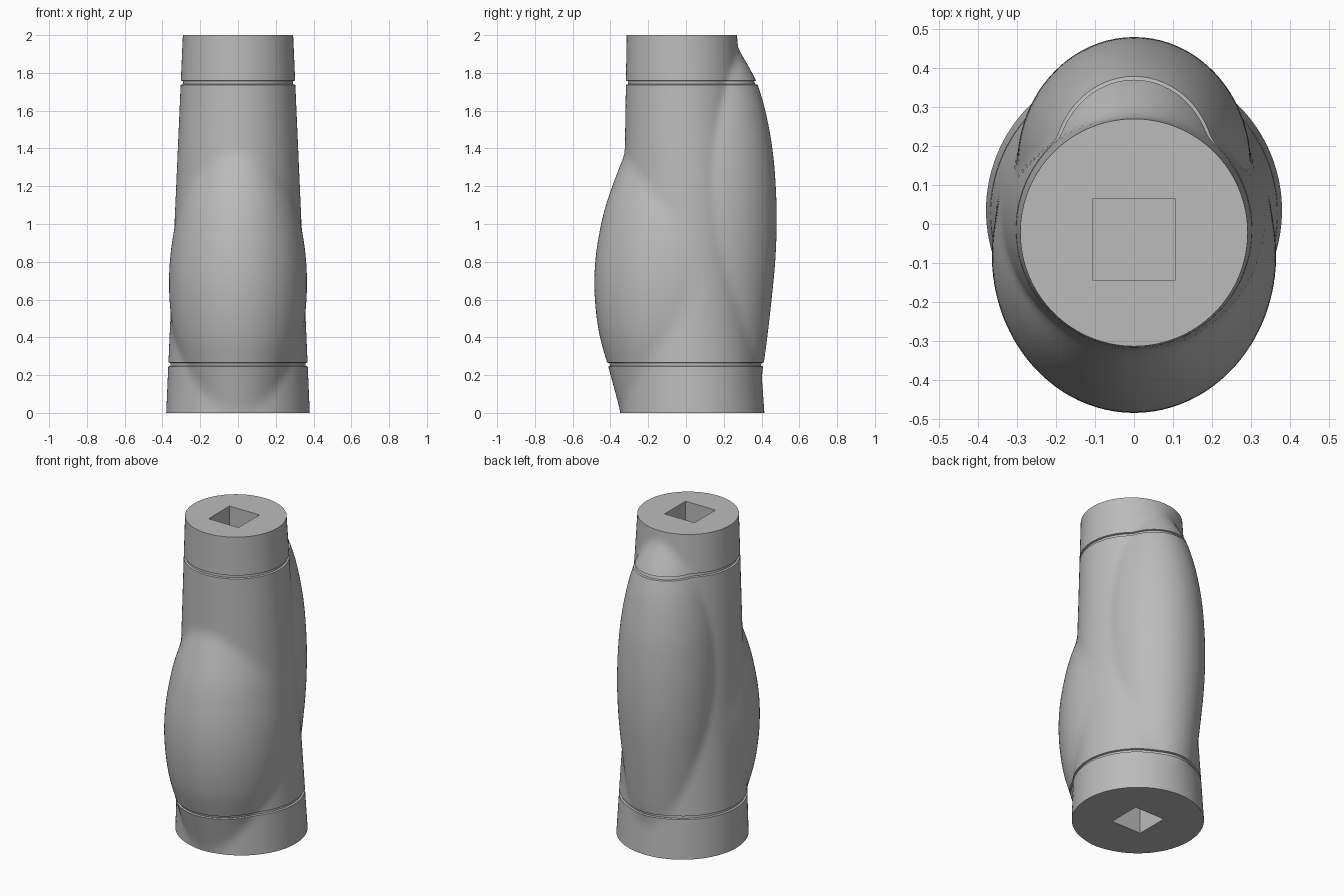
import bpy, bmesh, math

if "Cube" in bpy.data.objects:
    bpy.data.objects.remove(bpy.data.objects["Cube"])

SIDES = 128
# Silhouette profiles of the two muscle bulges: (height, distance out)
FRONT = [(0, .345), (.1, .372), (.25, .413), (.4, .455), (.55, .478), (.7, .485), (.85, .475),
         (1, .449), (1.1, .424), (1.2, .39), (1.3, .352), (1.4, .31), (1.5, .25), (2, .1)]
BACK = [(0, .36), (.27, .412), (.4, .43), (.6, .453), (.8, .472), (1, .48), (1.2, .475),
        (1.4, .457), (1.6, .42), (1.74, .378), (1.8, .35), (1.9, .293), (2, .23)]


def sample(curve, z):
    """Smooth cubic interpolation along a profile."""
    def slope(i):
        a, b = curve[max(i - 1, 0)], curve[min(i + 1, len(curve) - 1)]
        return (b[1] - a[1]) / (b[0] - a[0])
    i = max(k for k in range(len(curve) - 1) if curve[k][0] <= z)
    (z0, v0), (z1, v1) = curve[i], curve[i + 1]
    h = z1 - z0
    t = (z - z0) / h
    return ((2*t**3 - 3*t**2 + 1) * v0 + (t**3 - 2*t**2 + t) * h * slope(i)
            + (3*t**2 - 2*t**3) * v1 + (t**3 - t**2) * h * slope(i + 1))


def reach(dx, dy, oy, cy, half_width, depth):
    """Distance from (0, oy) along a direction to the far side of an ellipse."""
    if depth <= 0:
        return 0
    a = (dx / half_width)**2 + (dy / depth)**2
    b = (oy - cy) * dy / depth**2
    c = ((oy - cy) / depth)**2 - 1
    disc = b * b - a * c
    return (-b + math.sqrt(disc)) / a if disc > 0 else 0


def smooth_max(a, b, k=.012):
    h = max(k - abs(a - b), 0) / k
    return max(a, b) + h * h * k / 4


def axis(z):
    return .035 - .0285 * z


def section(z, inset):
    """Outline at one height: tapered core joined with both bulges."""
    oy, core = axis(z), .38 - .044 * z
    front = (sample(FRONT, z) - .08) / .405
    back = (sample(BACK, z) - .15) / .33
    points = []
    for i in range(SIDES):
        a = math.tau * i / SIDES
        dx, dy = math.cos(a), math.sin(a)
        r = smooth_max(core, reach(dx, dy, oy, -.08, .365 * front, .405 * front))
        r = smooth_max(r, reach(dx, dy, oy, .15, .3 * back, .33 * back)) - inset
        points.append((dx * r, oy + dy * r, z))
    return points


# Ring heights, with a narrow recessed groove near each end
GROOVES = [(.246, .267), (1.737, 1.759)]
levels = [(i / 32, 0) for i in range(65)
          if not any(lo - .008 < i / 32 < hi + .008 for lo, hi in GROOVES)]
for lo, hi in GROOVES:
    levels += [(lo, 0), (lo + .003, .011), (hi - .003, .011), (hi, 0)]
levels.sort()

# Limb body
bm = bmesh.new()
rings = [[bm.verts.new(p) for p in section(z, inset)] for z, inset in levels]
for low, high in zip(rings, rings[1:]):
    for i in range(SIDES):
        j = (i + 1) % SIDES
        bm.faces.new((low[i], low[j], high[j], high[i]))
bm.faces.new(rings[0][::-1])
bm.faces.new(rings[-1])
bmesh.ops.recalc_face_normals(bm, faces=bm.faces)
mesh = bpy.data.meshes.new("limb_segment")
bm.to_mesh(mesh)
bm.free()
limb = bpy.data.objects.new("limb_segment", mesh)
bpy.context.collection.objects.link(limb)

# Plain grey material
grey = bpy.data.materials.new("plain_grey")
grey.use_nodes = True
colour = (.5, .5, .5, 1)
grey.diffuse_color = colour
grey.node_tree.nodes["Principled BSDF"].inputs["Base Color"].default_value = colour
mesh.materials.append(grey)

# Square peg sockets cut into both ends
for name, y, z in (("top_socket", -.04, 2), ("bottom_socket", .035, 0)):
    bpy.ops.mesh.primitive_cube_add(size=1, location=(0, y, z))
    cutter = bpy.context.object
    cutter.name = name + "_cutter"
    cutter.scale = (.21, .21, .44)
    cutter.hide_render = True
    cutter.data.materials.append(grey)
    cut = limb.modifiers.new(name, "BOOLEAN")
    cut.operation = "DIFFERENCE"
    cut.solver = "EXACT"
    cut.object = cutter
    bpy.context.view_layer.objects.active = limb
    bpy.ops.object.modifier_apply(modifier=cut.name)
    bpy.data.objects.remove(cutter)

# Smooth skin with crisp groove, rim and socket edges
bpy.ops.object.select_all(action="DESELECT")
limb.select_set(True)
bpy.context.view_layer.objects.active = limb
bpy.ops.object.shade_smooth_by_angle(angle=math.radians(35))
